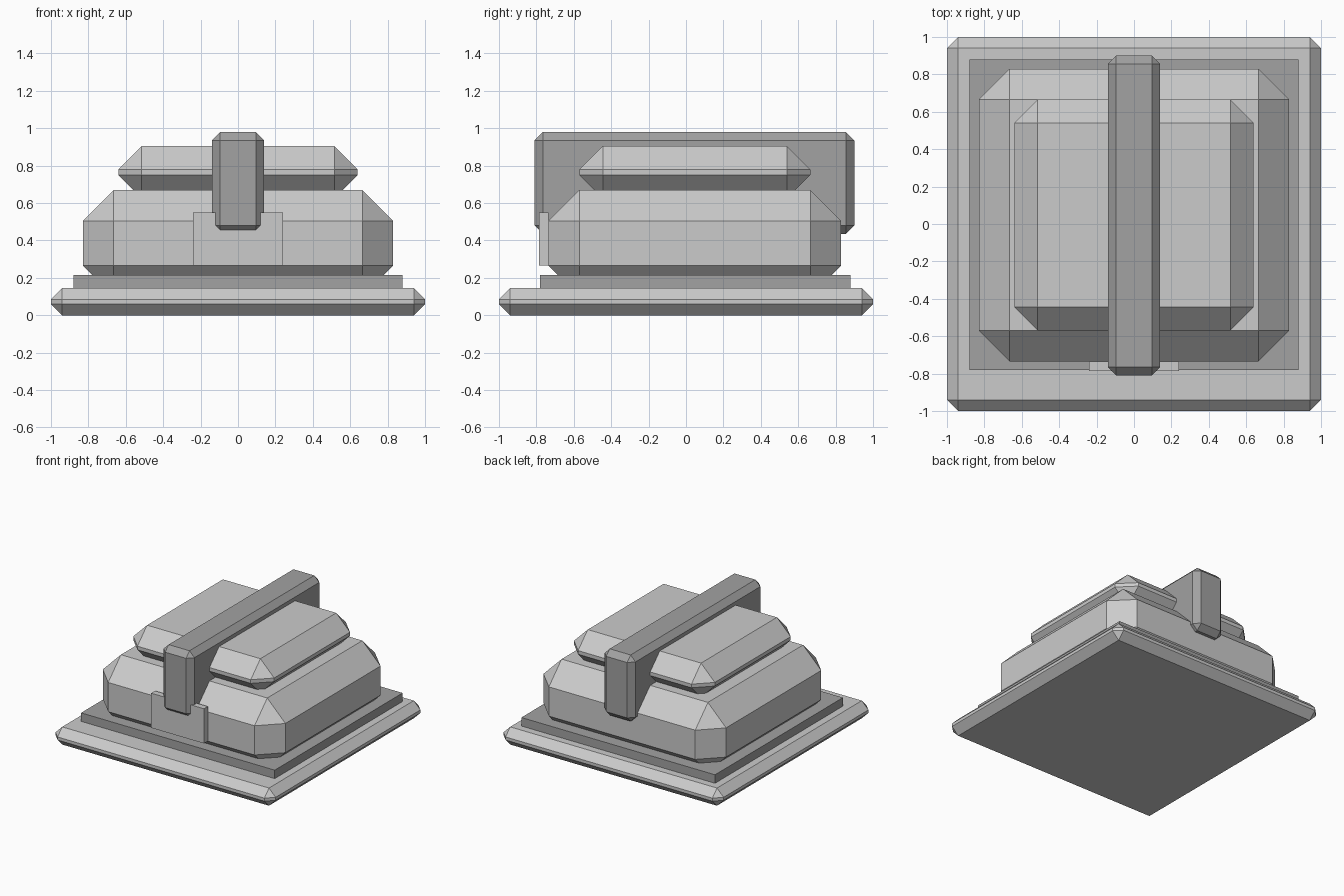
import bpy
import bmesh

cube = bpy.data.objects.get("Cube")
if cube:
    bpy.data.objects.remove(cube, do_unlink=True)


def make_material(name, value):
    mat = bpy.data.materials.new(name)
    mat.use_nodes = True
    colour = (value, value, value, 1)
    mat.diffuse_color = colour
    mat.node_tree.nodes["Principled BSDF"].inputs["Base Color"].default_value = colour
    return mat


light = make_material("light grey", 0.6)
dark = make_material("medium grey", 0.36)


def block(name, x, y, z, mat, chamfer=0):
    """Box spanning -x..x and the given y and z ranges, with chamfered edges."""
    bm = bmesh.new()
    bmesh.ops.create_cube(bm, size=1)
    for v in bm.verts:
        v.co.x *= 2 * x
        v.co.y = y[0] + (v.co.y + 0.5) * (y[1] - y[0])
        v.co.z = z[0] + (v.co.z + 0.5) * (z[1] - z[0])
    if chamfer:
        bmesh.ops.bevel(bm, geom=bm.edges[:], offset=chamfer, offset_type='OFFSET',
                        segments=1, profile=0.5, affect='EDGES')
    mesh = bpy.data.meshes.new(name)
    bm.to_mesh(mesh)
    bm.free()
    mesh.materials.append(mat)
    obj = bpy.data.objects.new(name, mesh)
    bpy.context.collection.objects.link(obj)
    return obj


# Stepped base
block("base_slab", 1, (-1, 1), (0, 0.145), light, 0.06)
block("plinth", 0.88, (-0.78, 0.88), (0.1, 0.215), dark)

# Two chamfered tiers
block("lower_tier", 0.83, (-0.735, 0.83), (0.1, 0.67), light, 0.165)
block("upper_tier", 0.64, (-0.57, 0.665), (0.625, 0.905), light, 0.125)

# Strap over the tiers and the plate behind its front end
block("strap", 0.14, (-0.81, 0.9), (0.435, 0.98), dark, 0.045)
block("front_plate", 0.24, (-0.785, -0.735), (0.265, 0.55), light)
